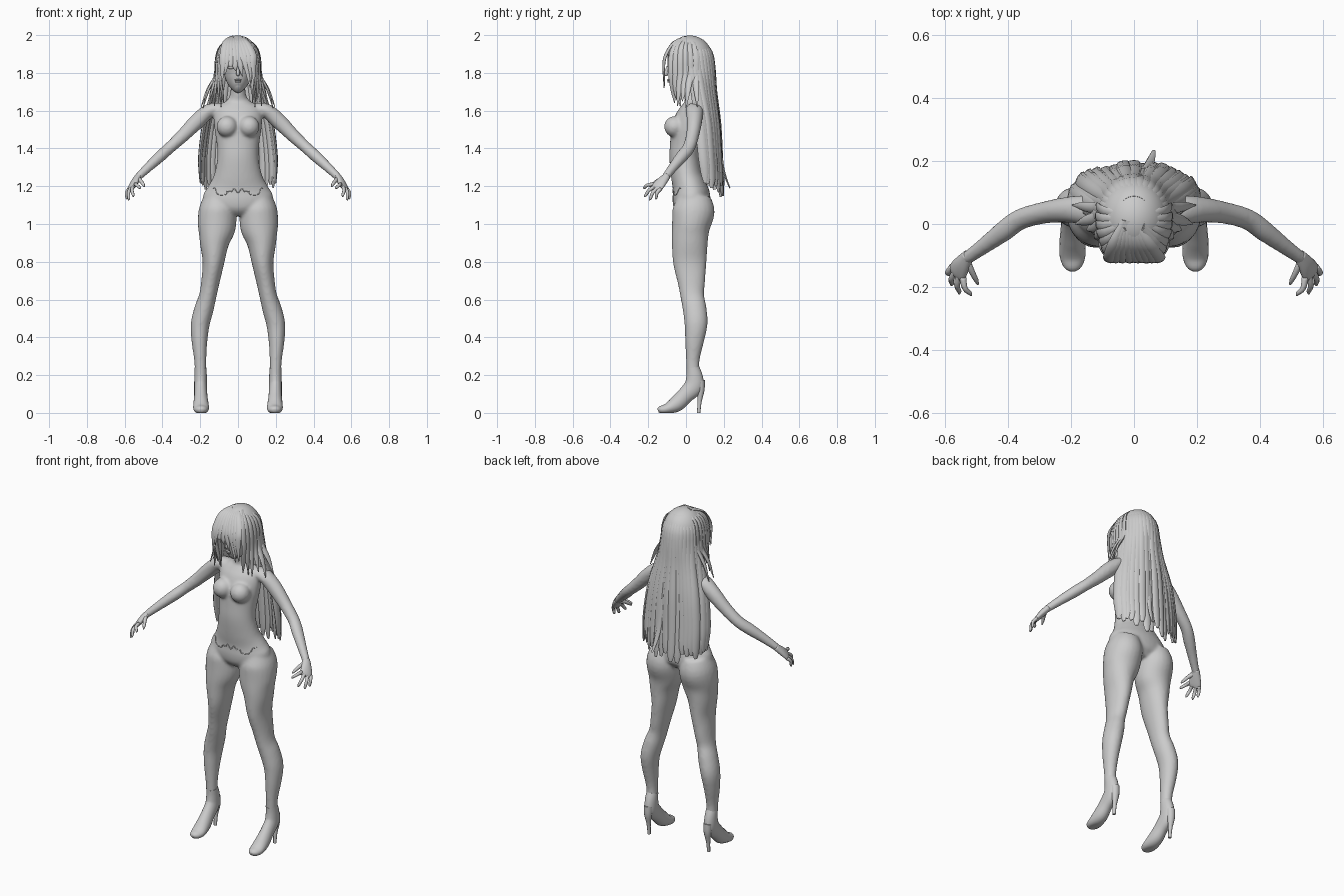
import bpy, bmesh, math, random
from mathutils import Vector, Matrix

random.seed(4)


def smooth_path(pts, steps):
    """Catmull-Rom interpolation of (x, y, z, half_width, half_depth) stations."""
    p = [pts[0]] + list(pts) + [pts[-1]]
    out = []
    for i in range(1, len(p) - 2):
        for k in range(steps):
            t = k / steps
            out.append([0.5 * (2 * b + (c - a) * t + (2 * a - 5 * b + 4 * c - d) * t * t
                               + (3 * b - a - 3 * c + d) * t ** 3)
                        for a, b, c, d in zip(p[i - 1], p[i], p[i + 1], p[i + 2])])
    return out + [list(pts[-1])]


def tube(bm, pts, hint=(1, 0, 0), sides=16, steps=4, mirror=False, floor=False):
    """Closed elliptical tube; half_width lies along the hint axis."""
    path = smooth_path(pts, steps)
    for s in ((1, -1) if mirror else (1,)):
        c = [Vector((q[0] * s, q[1], q[2])) for q in path]
        h = Vector((hint[0] * s, hint[1], hint[2]))
        rings = []
        for i, q in enumerate(path):
            t = (c[min(i + 1, len(c) - 1)] - c[max(i - 1, 0)]).normalized()
            u = (h - t * h.dot(t)).normalized()
            v = t.cross(u)
            ring = []
            for k in range(sides):
                a = 2 * math.pi * k / sides
                co = c[i] + u * math.cos(a) * max(q[3], .001) + v * math.sin(a) * max(q[4], .001)
                if floor:
                    co.z = max(co.z, 0)
                ring.append(bm.verts.new(co))
            rings.append(ring)
        for r0, r1 in zip(rings, rings[1:]):
            for k in range(sides):
                n = (k + 1) % sides
                bm.faces.new((r0[k], r0[n], r1[n], r1[k]))
        bm.faces.new(rings[0][::-1])
        bm.faces.new(rings[-1])


def ball(bm, loc, size, mirror=False, seg=24):
    for s in ((1, -1) if mirror else (1,)):
        m = Matrix.Translation((loc[0] * s, loc[1], loc[2])) @ Matrix.Diagonal((*size, 1))
        bmesh.ops.create_uvsphere(bm, u_segments=seg, v_segments=seg // 2, radius=1, matrix=m)


def finish(bm, name, angle=60):
    bmesh.ops.recalc_face_normals(bm, faces=bm.faces)
    me = bpy.data.meshes.new(name)
    bm.to_mesh(me)
    bm.free()
    ob = bpy.data.objects.new(name, me)
    bpy.context.collection.objects.link(ob)
    bpy.ops.object.select_all(action='DESELECT')
    ob.select_set(True)
    bpy.context.view_layer.objects.active = ob
    bpy.ops.object.shade_smooth_by_angle(angle=math.radians(angle))
    return ob


# Body: torso, bust, legs and arms fused into one skin
bm = bmesh.new()
tube(bm, [(0, .035, 1.05, .06, .06), (0, .03, 1.09, .17, .095), (0, .028, 1.15, .185, .1),
          (0, .018, 1.2, .157, .09), (0, .002, 1.26, .127, .082), (0, -.008, 1.35, .109, .08),
          (0, 0, 1.42, .112, .085), (0, .01, 1.5, .124, .088), (0, .025, 1.57, .128, .078),
          (0, .035, 1.615, .115, .06), (0, .038, 1.65, .065, .046), (0, .03, 1.69, .041, .041),
          (0, .015, 1.78, .04, .042)], sides=32)
ball(bm, (.058, -.06, 1.515), (.056, .056, .056), True)
tube(bm, [(.10, .04, 1.14, .08, .09), (.108, .04, 1.07, .1, .112), (.113, .025, .98, .1, .1),
          (.125, .02, .9, .078, .095), (.13, .02, .8, .058, .089), (.145, .028, .7, .049, .074),
          (.16, .033, .62, .046, .063), (.18, .046, .55, .051, .063), (.2, .053, .47, .05, .061),
          (.204, .045, .38, .042, .05), (.2, .036, .28, .032, .036), (.198, .038, .2, .031, .035),
          (.197, .04, .16, .03, .04)], sides=24, mirror=True)
tube(bm, [(.08, .045, 1.61, .045, .032), (.15, .045, 1.6, .047, .038), (.215, .045, 1.545, .041, .042),
          (.29, .035, 1.47, .035, .036), (.36, .015, 1.405, .034, .031), (.41, -.02, 1.36, .034, .031),
          (.47, -.065, 1.305, .027, .026), (.535, -.112, 1.243, .021, .02)], (0, 1, 0), mirror=True)
body = finish(bm, "body", 180)
rm = body.modifiers.new("fuse", 'REMESH')
rm.mode, rm.voxel_size, rm.use_smooth_shade = 'VOXEL', .008, True
sm = body.modifiers.new("soften", 'SMOOTH')
sm.factor, sm.iterations = .5, 8

# Hands: palm, four fingers and thumb
bm = bmesh.new()
across = (.07, .07, -.05)
tube(bm, [(.525, -.1, 1.255, .02, .018), (.545, -.128, 1.225, .03, .018),
          (.56, -.152, 1.198, .036, .014), (.564, -.163, 1.186, .03, .009)], across, mirror=True)
tips = [(.517, -.228, 1.19), (.555, -.222, 1.145), (.58, -.195, 1.127), (.59, -.162, 1.132)]
for i, tip in enumerate(tips):
    f = (i - 1.5) * .018
    k = Vector((.56, -.152, 1.198)) + f * Vector(across).normalized()
    e = Vector(tip)
    m = k.lerp(e, .5) + Vector((.007, -.005, .006))
    tube(bm, [(*k, .011, .01), (*m, .0095, .009), (*k.lerp(e, .85), .008, .007), (*e, .003, .003)],
         across, 8, 3, True)
tube(bm, [(.532, -.115, 1.242, .016, .012), (.515, -.15, 1.228, .011, .01),
          (.502, -.176, 1.21, .009, .008), (.495, -.192, 1.198, .003, .003)], across, 8, 3, True)
finish(bm, "hands", 180)

# High-heeled shoes
bm = bmesh.new()
tube(bm, [(.198, .036, .24, .031, .034), (.198, .045, .19, .033, .044), (.198, .04, .14, .034, .05),
          (.197, -.005, .092, .035, .043), (.196, -.05, .048, .04, .042), (.195, -.1, .022, .041, .028),
          (.195, -.135, .016, .029, .02), (.195, -.148, .012, .012, .01)],
     sides=20, mirror=True, floor=True)
tube(bm, [(.198, .072, .17, .026, .028), (.198, .078, .12, .022, .02), (.198, .072, .06, .012, .011),
          (.198, .067, 0, .009, .009)], sides=12, mirror=True)
finish(bm, "high_heels", 60)

# Head with simple face
bm = bmesh.new()
tube(bm, [(0, -.06, 1.712, .012, .018), (0, -.05, 1.722, .03, .042), (0, -.03, 1.75, .056, .068),
          (0, -.012, 1.79, .073, .086), (0, 0, 1.85, .085, .1), (0, .01, 1.91, .085, .1),
          (0, .01, 1.96, .04, .05)], sides=28)
finish(bm, "head", 180)
bm = bmesh.new()
tube(bm, [(0, -.096, 1.835, .006, .006), (0, -.104, 1.81, .008, .008), (0, -.106, 1.793, .01, .01),
          (0, -.096, 1.787, .006, .005)], sides=10)
ball(bm, (0, -.094, 1.762), (.02, .008, .005), seg=12)
ball(bm, (0, -.091, 1.753), (.015, .008, .005), seg=12)
ball(bm, (.036, -.084, 1.83), (.02, .012, .011), True, 12)
ball(bm, (.08, .01, 1.82), (.012, .02, .032), True, 12)
finish(bm, "face_features", 180)

# Scalloped garment seam laid over the hips
dg = bpy.context.evaluated_depsgraph_get()
skin = body.evaluated_get(dg)
half = [(0, 1.165), (.02, 1.187), (.034, 1.172), (.06, 1.172), (.064, 1.157), (.1, 1.155),
        (.116, 1.168), (.122, 1.188), (.14, 1.192)]
line = []
for x, z in [(-x, z) for x, z in half[:0:-1]] + half:
    hit, co, _, _ = skin.ray_cast(Vector((x, -1, z)), Vector((0, 1, 0)))
    if hit:
        line.append((*co, .0025, .0025))
bm = bmesh.new()
tube(bm, line, (0, 1, 0), 6, 4)
finish(bm, "hip_seam", 180)

# Hair cap, open at the face
bm = bmesh.new()
ball(bm, (0, .02, 1.875), (.11, .122, .123), seg=40)
open_face = [v for v in bm.verts if (v.co.y < -.035 and v.co.z < 1.885) or v.co.z < 1.78]
bmesh.ops.delete(bm, geom=open_face, context='VERTS')
cap = finish(bm, "hair_cap", 180)
so = cap.modifiers.new("thickness", 'SOLIDIFY')
so.thickness = .008

# Long back hair strands arranged in an arc
bm = bmesh.new()
N = 19
for i in range(N):
    a = math.radians(-88 + 176 * i / (N - 1))
    s, c = math.sin(a), math.cos(a)
    j = random.uniform(-.008, .008)
    low = 1.22 - .08 * c * random.uniform(.2, 1.1)
    tube(bm, [(.05 * s, .025 + .06 * c, 1.975, .01, .005), (.1 * s, .02 + .112 * c, 1.91, .02, .009),
              (.114 * s, .025 + .122 * c, 1.82, .021, .01),
              (.135 * s, .04 + .112 * c + j / 2, 1.7, .023, .011),
              (.178 * s, .065 + .105 * c + j, 1.53, .026, .012),
              (.2 * s, .08 + .1 * c + j, 1.36, .026, .011),
              (.2 * s, .09 + .1 * c + j, low + .05, .021, .008),
              (.2 * s, .092 + .102 * c + j, low, .009, .003)], (c, -s, 0), 8, 3)
# One loose lock kicking outward
tube(bm, [(.02, .14, 1.7, .015, .008), (.035, .17, 1.5, .015, .008), (.05, .195, 1.3, .015, .007),
          (.063, .232, 1.19, .006, .003)], sides=8)
finish(bm, "back_hair", 50)

# Side locks framing the face and resting on the shoulders
bm = bmesh.new()
for y, xm, tx, ty, tz in [(-.075, .093, .075, -.06, 1.64), (-.055, .1, .1, -.05, 1.66),
                          (-.03, .108, .125, -.045, 1.625), (-.005, .112, .15, -.02, 1.65),
                          (.02, .114, .185, .0, 1.615), (.05, .112, .195, .06, 1.62),
                          (.035, .106, .16, .045, 1.63), (-.045, .09, .09, -.03, 1.62)]:
    tube(bm, [(.03, .01 + y * .3, 1.988, .01, .005), (xm * .82, y * .8, 1.94, .016, .006),
              (xm, y, 1.87, .019, .008), (xm * 1.03, y, 1.79, .019, .008),
              (xm * .45 + tx * .57, (y + ty) / 2, 1.71, .015, .007), (tx, ty, tz, .002, .002)],
         (.25, 1, 0), 8, 3, True)
finish(bm, "side_locks", 50)

# Fringe swept across the forehead
bm = bmesh.new()
for x, tx, tz in [(-.08, -.085, 1.74), (-.062, -.07, 1.79), (-.042, -.045, 1.84), (-.02, -.012, 1.81),
                  (0, .025, 1.78), (.02, .065, 1.72), (.04, .05, 1.77), (.06, .07, 1.745), (.08, .085, 1.73)]:
    d = .14 * x * abs(x) * 30
    back = abs(d) * .09
    tube(bm, [(-.015 + x * .2, .01, 1.993, .01, .004), (-.01 + x * .7, -.06, 1.965, .016, .006),
              (x, -.107 + back, 1.9, .018, .006), ((x + tx) / 2, -.12 + back, 1.84, .015, .005),
              (tx, -.116 + back, tz, .002, .002)], (1, x * 5, 0), 8, 4)
finish(bm, "fringe", 50)
